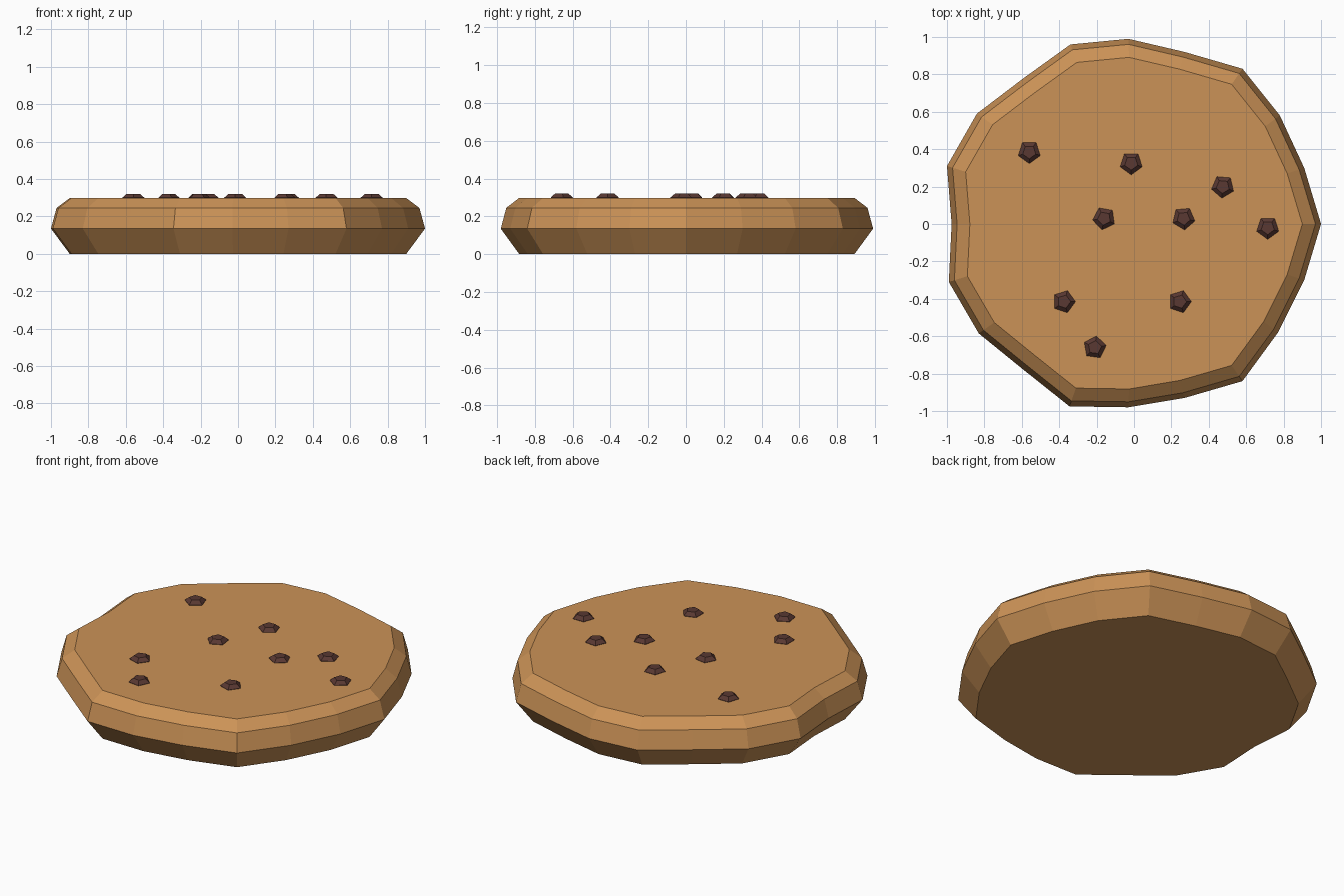
import bpy, bmesh
from math import sin, cos, radians, tau

if "Cube" in bpy.data.objects:
    bpy.data.objects.remove(bpy.data.objects["Cube"], do_unlink=True)


def material(name, rgb):
    mat = bpy.data.materials.new(name)
    mat.use_nodes = True
    mat.diffuse_color = (*rgb, 1)
    mat.node_tree.nodes["Principled BSDF"].inputs["Base Color"].default_value = (*rgb, 1)
    return mat


def loft(name, rings, mat):
    """Skin a stack of matching rings and cap both ends, flat shaded."""
    bm = bmesh.new()
    loops = [[bm.verts.new(p) for p in ring] for ring in rings]
    n = len(loops[0])
    for low, high in zip(loops, loops[1:]):
        for i in range(n):
            j = (i + 1) % n
            bm.faces.new((low[i], low[j], high[j], high[i]))
    bm.faces.new(loops[0][::-1])
    bm.faces.new(loops[-1])
    bmesh.ops.recalc_face_normals(bm, faces=bm.faces)
    mesh = bpy.data.meshes.new(name)
    bm.to_mesh(mesh)
    bm.free()
    mesh.materials.append(mat)
    obj = bpy.data.objects.new(name, mesh)
    bpy.context.collection.objects.link(obj)
    return obj


dough = material("baked dough", (0.60, 0.29, 0.095))
chocolate = material("dark chocolate", (0.10, 0.04, 0.032))

# Biscuit: uneven outline, stacked at four heights
outline = [(1.0, 0), (0.91, 0.3), (0.78, 0.58), (0.58, 0.83), (0.27, 0.92),
           (-0.03, 0.99), (-0.34, 0.96), (-0.59, 0.78), (-0.84, 0.59), (-1.0, 0.31),
           (-0.975, 0), (-0.99, -0.31), (-0.83, -0.585), (-0.59, -0.78), (-0.345, -0.975),
           (-0.03, -0.98), (0.27, -0.93), (0.58, -0.84), (0.77, -0.58), (0.91, -0.3)]
profile = [(0.9, 0), (1, 0.135), (0.97, 0.245), (0.9, 0.298)]
loft("biscuit", [[(x * s, y * s, z) for x, y in outline] for s, z in profile], dough)

# Chips: five-sided studs sunk slightly into the top; x, y, turn in degrees
chips = [(-0.56, 0.385, -90), (-0.015, 0.325, -90), (0.475, 0.2, -95),
         (-0.16, 0.03, -100), (0.265, 0.03, -85), (0.715, -0.02, -90),
         (-0.375, -0.415, 0), (0.245, -0.415, 0), (-0.21, -0.66, 10)]
for i, (x, y, turn) in enumerate(chips):
    rings = [[(x + r * cos(radians(turn) + tau * k / 5),
               y + r * sin(radians(turn) + tau * k / 5), z) for k in range(5)]
             for r, z in ((0.062, 0.294), (0.062, 0.3), (0.037, 0.321))]
    loft(f"chocolate_chip_{i + 1}", rings, chocolate)
